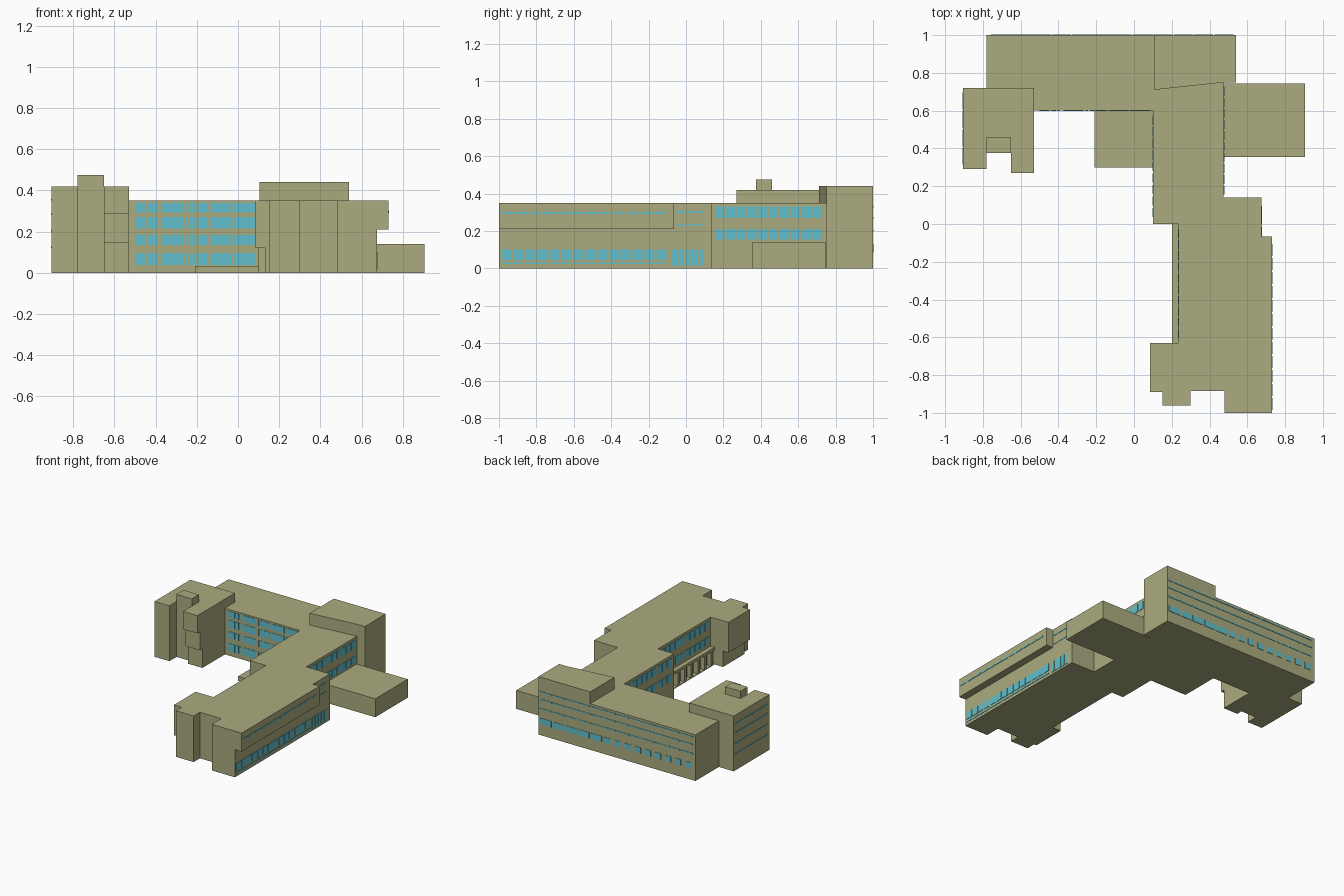
import bpy, bmesh

if "Cube" in bpy.data.objects:
    bpy.data.objects.remove(bpy.data.objects["Cube"])


def material(name, rgb):
    m = bpy.data.materials.new(name)
    m.diffuse_color = (*rgb, 1)
    m.use_nodes = True
    m.node_tree.nodes["Principled BSDF"].inputs["Base Color"].default_value = m.diffuse_color
    return m


WALL = material("olive wall", (0.41, 0.41, 0.215))
GLASS = material("blue glass", (0.12, 0.53, 0.62))


def finish(name, bm, mat):
    bmesh.ops.recalc_face_normals(bm, faces=bm.faces)
    me = bpy.data.meshes.new(name)
    bm.to_mesh(me)
    bm.free()
    me.materials.append(mat)
    ob = bpy.data.objects.new(name, me)
    bpy.context.collection.objects.link(ob)
    return ob


def add_prism(bm, outline, z0, z1):
    base = bm.faces.new([bm.verts.new((x, y, z0)) for x, y in outline])
    ext = bmesh.ops.extrude_face_region(bm, geom=[base], use_keep_orig=True)
    verts = [g for g in ext["geom"] if isinstance(g, bmesh.types.BMVert)]
    bmesh.ops.translate(bm, verts=verts, vec=(0, 0, z1 - z0))


def rect(x0, x1, y0, y1):
    return [(x0, y0), (x1, y0), (x1, y1), (x0, y1)]


def prism(name, outline, z0, z1):
    bm = bmesh.new()
    add_prism(bm, outline, z0, z1)
    finish(name, bm, WALL)


def split(a, b, n, gap):
    """n equal panes between a and b"""
    step = (b - a) / n
    return [(a + i * step + gap / 2, a + (i + 1) * step - gap / 2) for i in range(n)]


def windows(name, axis, pos, panes, rows):
    """thin panes on a wall at axis = pos"""
    bm = bmesh.new()
    t = 0.003
    for a, b in panes:
        for z0, z1 in rows:
            if axis == "x":
                add_prism(bm, rect(pos - t, pos + t, a, b), z0, z1)
            else:
                add_prism(bm, rect(a, b, pos - t, pos + t), z0, z1)
    finish(name, bm, GLASS)


# Main building: north block, connector and long south wing
prism("main_building", [
    (-.78, 1), (-.78, .6), (.10, .6), (.10, 0), (.235, 0), (.235, -.63),
    (.13, -.63), (.13, -.89), (.15, -.89), (.15, -.96), (.30, -.96), (.30, -.885),
    (.48, -.885), (.48, -1), (.675, -1), (.675, .14), (.475, .14), (.475, .75),
    (.54, .75), (.54, 1)], 0, .35)
prism("raised_roof_block", [(.105, .71), (.48, .75), (.54, .75), (.54, 1), (.105, 1)], .35, .44)
prism("east_upper_overhang", rect(.675, .73, -1, -.065), .21, .35)
prism("southwest_upper_overhang", rect(.085, .13, -.89, -.63), .12, .35)
prism("east_low_annex", rect(.475, .905, .355, .745), 0, .14)
prism("courtyard_platform", rect(-.21, .10, .30, .60), 0, .033)

# West block with notch, stepped front and stair tower
prism("west_block", [(-.905, .29), (-.78, .29), (-.78, .375), (-.65, .375), (-.65, .33),
                     (-.53, .33), (-.53, .72), (-.905, .72)], 0, .42)
prism("west_front_step_upper", rect(-.65, -.53, .27, .33), .285, .42)
prism("west_front_step_middle", rect(-.65, -.53, .30, .33), .145, .285)
prism("stair_tower", rect(-.78, -.65, .375, .46), .42, .475)

# Arcade along the west side of the south wing
prism("arcade_roof", rect(.20, .235, -.63, 0), .11, .13)
prism("arcade_floor", rect(.20, .235, -.63, 0), 0, .005)
bm = bmesh.new()
for i in range(8):
    y = -.60 + i * .08
    add_prism(bm, rect(.20, .235, y - .012, y + .012), .005, .11)
finish("arcade_posts", bm, WALL)

# North block courtyard windows
windows("courtyard_windows", "y", .6,
        [(-.50, -.447), (-.437, -.413), (-.408, -.394), (-.374, -.268), (-.258, -.244),
         (-.234, -.21), (-.2, -.147), (-.133, -.03), (-.022, .085)],
        [(.037, .095), (.135, .183), (.215, .27), (.293, .338)])

# North face: large lower panes and thin strips
windows("north_windows", "y", 1,
        split(-.76, 0, 9, .035) + split(0, .53, 5, .012), [(.085, .13)])
windows("north_strips", "y", 1, split(-.76, .53, 12, .006),
        [(.197, .205), (.267, .275), (.325, .333)])

# Connector windows on both sides and wing windows above the arcade
upper = [(.155, .21), (.27, .33)]
windows("connector_east_windows", "x", .475, split(.15, .73, 10, .01), upper)
windows("connector_west_windows", "x", .10, split(.03, .58, 9, .012), upper)
windows("wing_west_windows", "x", .235, split(-.61, -.02, 10, .012), upper)

# East face of the south wing
windows("wing_east_windows", "x", .675, split(-.99, -.10, 14, .01), [(.045, .10)])
windows("wing_east_low_strip", "x", .675, split(-.99, -.10, 7, .008), [(.022, .032)])
windows("wing_east_top_strip", "x", .73, split(-.99, -.10, 12, .012), [(.291, .302)])
windows("wing_corner_windows", "x", .675, split(-.08, .10, 5, .01), [(.015, .10)])
windows("wing_corner_strips", "x", .675, split(-.06, .10, 3, .012),
        [(.23, .238), (.297, .306)])

# West face strips
windows("west_block_strips", "x", -.905, split(.31, .70, 4, .008),
        [(.12, .128), (.2, .208), (.28, .288), (.35, .358)])
